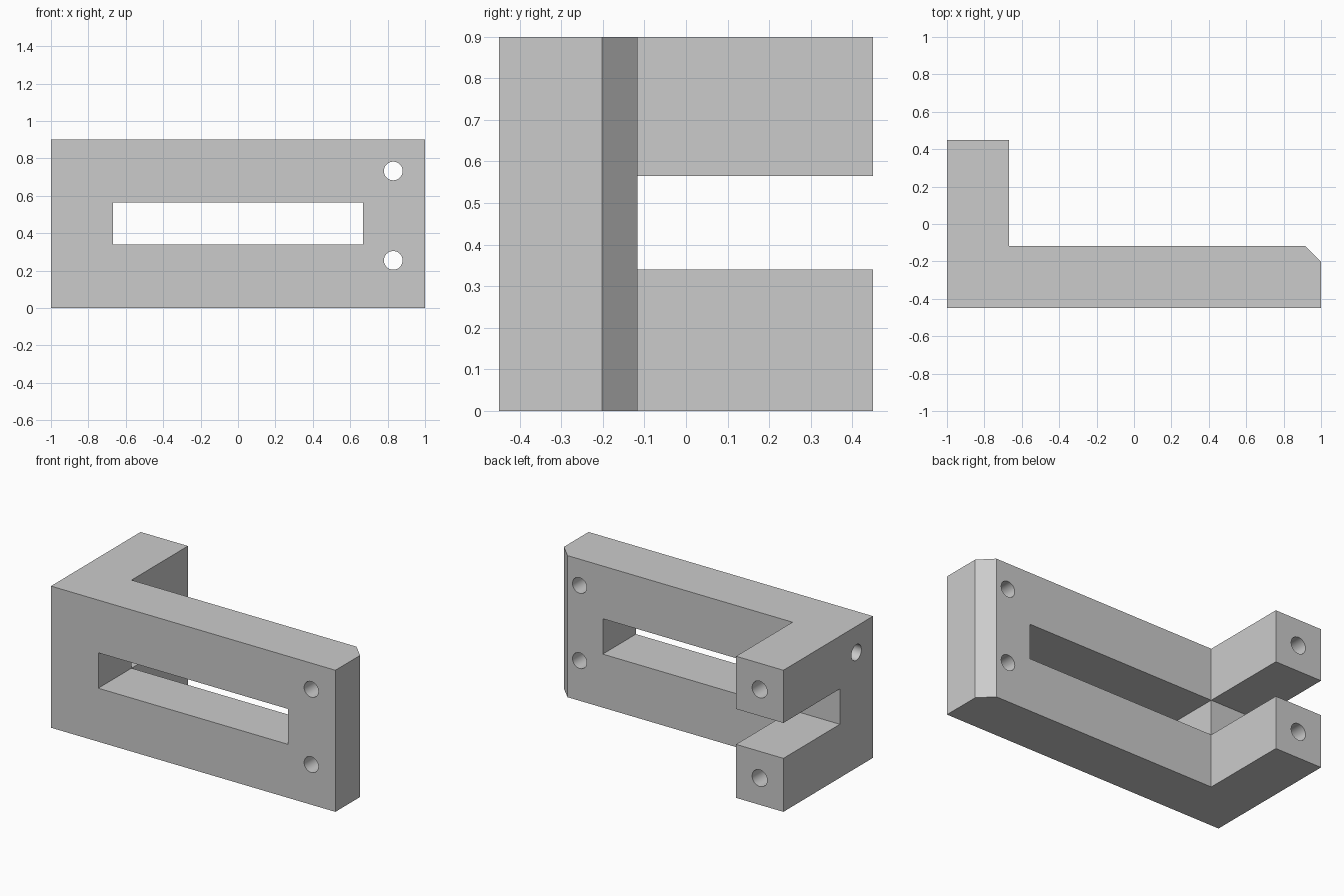
import bpy
import bmesh
from math import pi
from mathutils import Matrix, Vector

if "Cube" in bpy.data.objects:
    bpy.data.objects.remove(bpy.data.objects["Cube"])

HEIGHT = 0.9
FRONT, BACK = -0.45, 0.45
PLATE_BACK = -0.117      # rear face of the long plate
INNER = -0.667           # inner face of the short arm
CHAMFER = 0.085

grey = bpy.data.materials.new("light grey")
grey.use_nodes = True
colour = (0.6, 0.6, 0.6, 1)
grey.diffuse_color = colour
grey.node_tree.nodes["Principled BSDF"].inputs["Base Color"].default_value = colour


def make_object(name, bm):
    bmesh.ops.recalc_face_normals(bm, faces=bm.faces)
    mesh = bpy.data.meshes.new(name)
    bm.to_mesh(mesh)
    bm.free()
    mesh.materials.append(grey)
    obj = bpy.data.objects.new(name, mesh)
    bpy.context.collection.objects.link(obj)
    return obj


def prism(name, outline, bottom, top):
    """Extrude an outline in the ground plane upward."""
    bm = bmesh.new()
    face = bm.faces.new([bm.verts.new((x, y, bottom)) for x, y in outline])
    made = bmesh.ops.extrude_face_region(bm, geom=[face])["geom"]
    bmesh.ops.translate(bm, vec=(0, 0, top - bottom),
                        verts=[v for v in made if isinstance(v, bmesh.types.BMVert)])
    return make_object(name, bm)


def drill(name, start, end, radius):
    """Round cutter running from one point to another."""
    start, end = Vector(start), Vector(end)
    axis = end - start
    turn = axis.to_track_quat('Z', 'Y').to_matrix().to_4x4()
    bm = bmesh.new()
    bmesh.ops.create_cone(bm, cap_ends=True, segments=32, radius1=radius,
                          radius2=radius, depth=axis.length,
                          matrix=Matrix.Translation((start + end) / 2) @ turn)
    return make_object(name, bm)


# L-shaped body with a chamfered free end
bracket = prism("angle_bracket", [
    (-1, FRONT), (1, FRONT), (1, PLATE_BACK - CHAMFER), (1 - CHAMFER, PLATE_BACK),
    (INNER, PLATE_BACK), (INNER, BACK), (-1, BACK)], 0, HEIGHT)

# Window in the plate joined with the open fork slot in the arm
cutters = [prism("slot_cutter", [
    (-1.2, PLATE_BACK), (INNER, PLATE_BACK), (INNER, -0.6),
    (-INNER, -0.6), (-INNER, 0.6), (-1.2, 0.6)], 0.34, 0.565)]

# Two through holes in the plate
for z in (0.733, 0.255):
    cutters.append(drill("plate_hole_cutter", (0.83, -0.6, z), (0.83, 0.1, z), 0.05))

# Blind holes in the two fork ends
for z in (0.733, 0.17):
    cutters.append(drill("fork_hole_cutter", (-0.833, 0.6, z), (-0.833, -0.11, z), 0.053))

# Blind hole in the outer side of the corner
cutters.append(drill("side_hole_cutter", (-1.2, -0.283, 0.733), (INNER, -0.283, 0.733), 0.05))

bpy.context.view_layer.objects.active = bracket
for cutter in cutters:
    cutter.hide_render = True
    cut = bracket.modifiers.new(cutter.name, 'BOOLEAN')
    cut.operation = 'DIFFERENCE'
    cut.solver = 'EXACT'
    cut.object = cutter
    bpy.ops.object.modifier_apply(modifier=cut.name)
    bpy.data.objects.remove(cutter)

bpy.ops.object.select_all(action='DESELECT')
bracket.select_set(True)
bpy.ops.object.shade_smooth_by_angle(angle=pi / 6)
